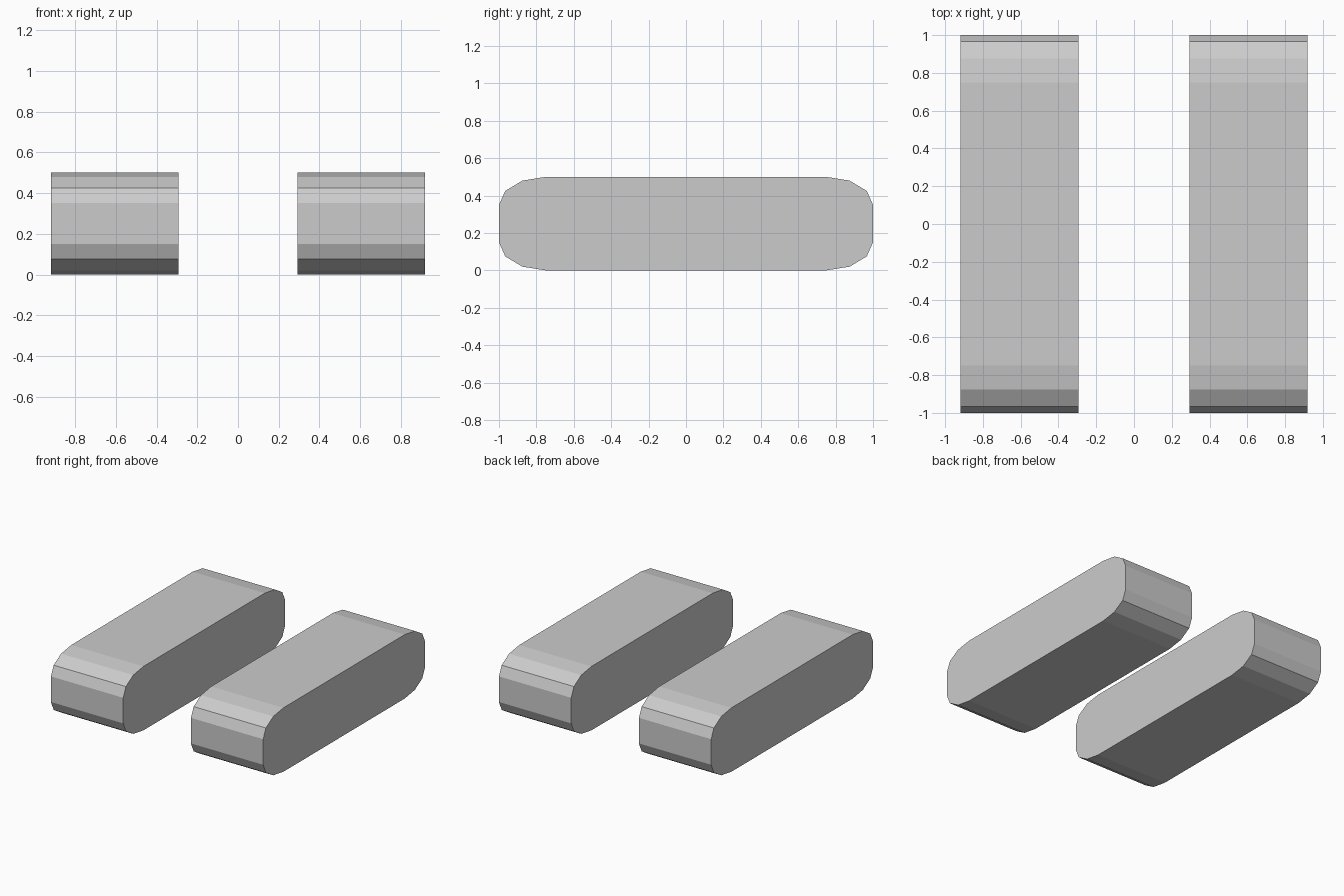
import bpy, bmesh
from math import sin, cos, pi

if "Cube" in bpy.data.objects:
    bpy.data.objects.remove(bpy.data.objects["Cube"])

X_IN, X_OUT = 0.293, 0.918      # inner and outer faces of a block
HALF_LEN, HEIGHT = 1.0, 0.5
RY, RZ, SEGS = 0.25, 0.15, 3    # elliptical corner rounding


def rounded_profile():
    """Side outline (y, z) of a bar with faceted elliptical corners."""
    pts = []
    cy, cz = HALF_LEN - RY, HEIGHT / 2 - RZ
    for corner, (sy, sz) in enumerate([(1, 1), (-1, 1), (-1, -1), (1, -1)]):
        for i in range(SEGS + 1):
            a = (corner + i / SEGS) * pi / 2
            pts.append((sy * cy + RY * cos(a),
                        HEIGHT / 2 + sz * cz + RZ * sin(a)))
    return pts


def make_block(name, x0, x1):
    """Extrude the side outline across x."""
    bm = bmesh.new()
    face = bm.faces.new([bm.verts.new((x0, y, z)) for y, z in rounded_profile()])
    ext = bmesh.ops.extrude_face_region(bm, geom=[face], use_keep_orig=True)
    verts = [g for g in ext["geom"] if isinstance(g, bmesh.types.BMVert)]
    bmesh.ops.translate(bm, verts=verts, vec=(x1 - x0, 0, 0))
    bmesh.ops.recalc_face_normals(bm, faces=bm.faces)
    mesh = bpy.data.meshes.new(name)
    bm.to_mesh(mesh)
    bm.free()
    obj = bpy.data.objects.new(name, mesh)
    bpy.context.collection.objects.link(obj)


# Matching pair of track blocks
make_block("left_track", -X_OUT, -X_IN)
make_block("right_track", X_IN, X_OUT)
